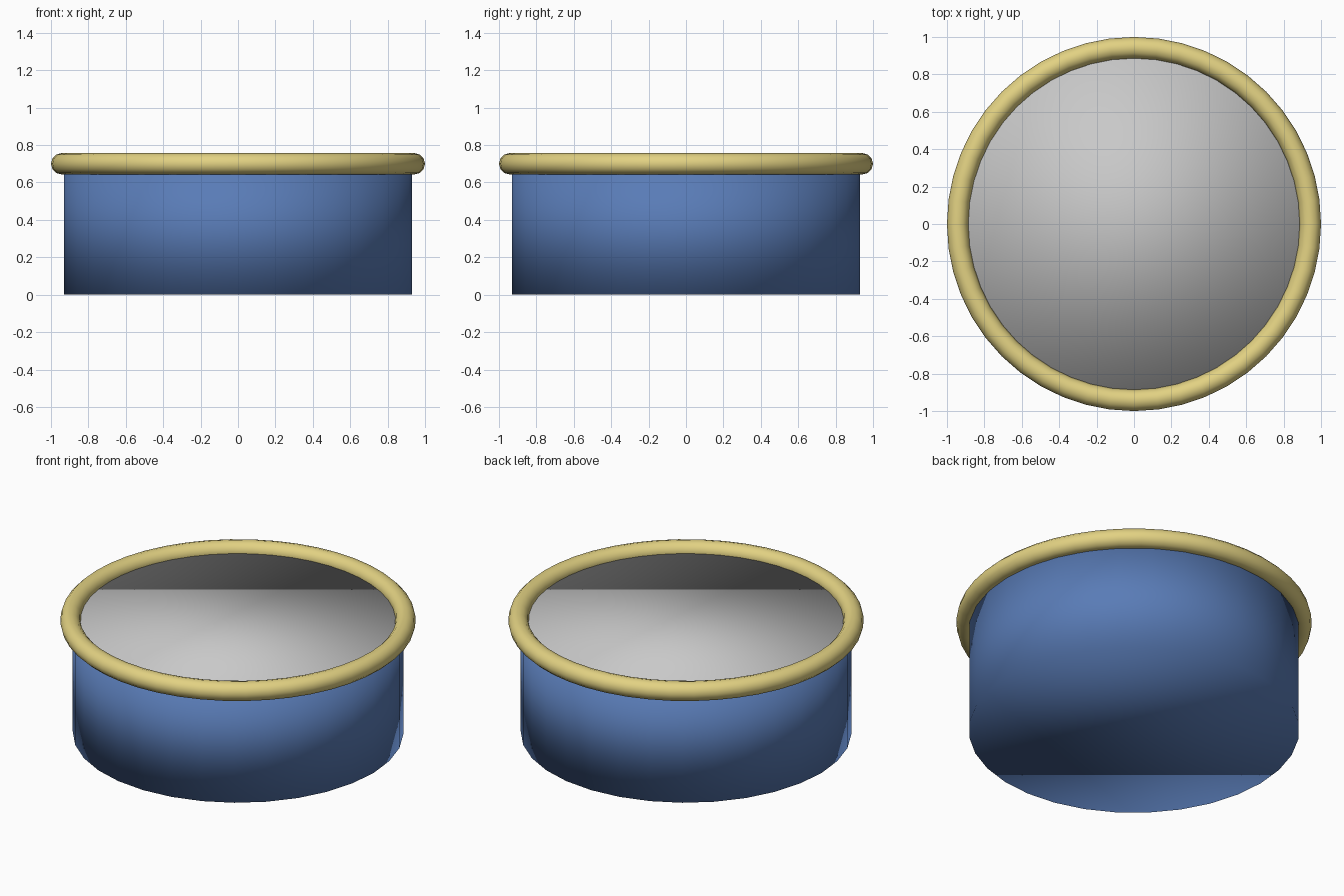
import bpy

if "Cube" in bpy.data.objects:
    bpy.data.objects.remove(bpy.data.objects["Cube"])

HEIGHT = 0.70        # body height, also the centre line of the rim
BODY_RADIUS = 0.93
RIM_TUBE = 0.057


def material(name, rgb):
    mat = bpy.data.materials.new(name)
    mat.diffuse_color = (*rgb, 1.0)
    mat.use_nodes = True
    mat.node_tree.nodes["Principled BSDF"].inputs["Base Color"].default_value = mat.diffuse_color
    return mat


blue = material("blue", (0.10, 0.20, 0.47))
grey = material("light grey", (0.58, 0.58, 0.58))
gold = material("pale gold", (0.76, 0.64, 0.225))

# Drum-shaped body, its upper cap coloured as the grey top
bpy.ops.mesh.primitive_cylinder_add(
    vertices=32, radius=BODY_RADIUS, depth=HEIGHT, location=(0, 0, HEIGHT / 2))
body = bpy.context.object
body.name = "body"
body.data.materials.append(blue)
body.data.materials.append(grey)
for face in body.data.polygons:
    face.material_index = 1 if face.normal.z > 0.9 else 0
bpy.ops.object.shade_smooth()

# Rounded rim around the top edge
bpy.ops.mesh.primitive_torus_add(
    major_segments=48, minor_segments=12,
    major_radius=1.0 - RIM_TUBE, minor_radius=RIM_TUBE, location=(0, 0, HEIGHT))
rim = bpy.context.object
rim.name = "rim"
rim.data.materials.append(gold)
bpy.ops.object.shade_smooth()
